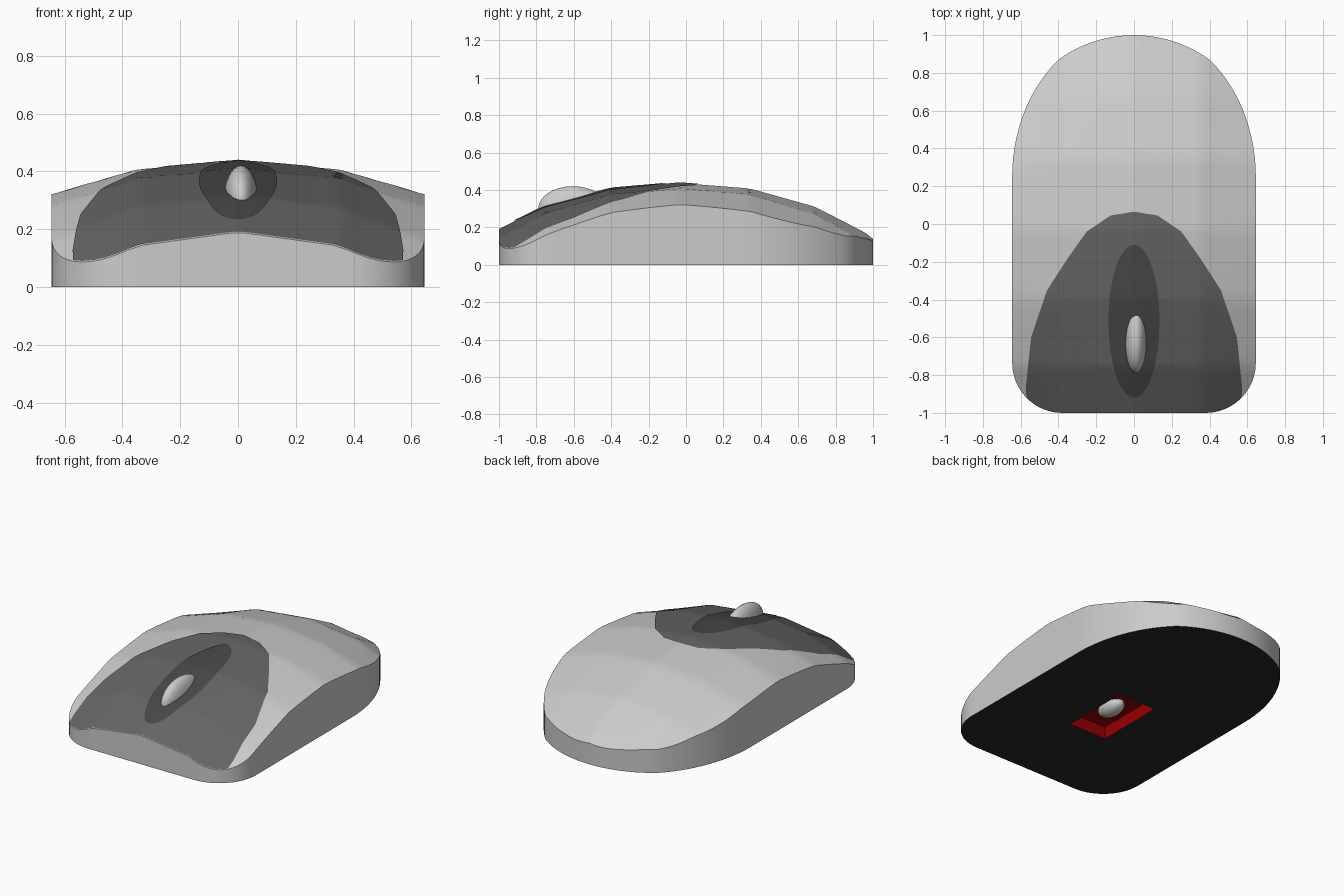
import bpy, bmesh
from math import sin, cos, pi, acos, sqrt, radians, hypot

if "Cube" in bpy.data.objects:
    bpy.data.objects.remove(bpy.data.objects["Cube"])


def material(name, r, g, b):
    m = bpy.data.materials.new(name)
    m.diffuse_color = (r, g, b, 1)
    m.use_nodes = True
    m.node_tree.nodes["Principled BSDF"].inputs["Base Color"].default_value = m.diffuse_color
    return m


def finish(name, bm, mat=None):
    bmesh.ops.recalc_face_normals(bm, faces=bm.faces)
    mesh = bpy.data.meshes.new(name)
    bm.to_mesh(mesh)
    bm.free()
    mesh.shade_smooth()
    mesh.set_sharp_from_angle(angle=radians(32))
    ob = bpy.data.objects.new(name, mesh)
    bpy.context.collection.objects.link(ob)
    if mat:
        mesh.materials.append(mat)
    return ob


def lerp_table(table, v):
    for (a, za), (b, zb) in zip(table, table[1:]):
        if v <= b:
            return za + (zb - za) * (v - a) / (b - a)
    return table[-1][1]


# Shell height: spine profile along y, minus a sideways fall-off
SPINE = [(-1, .19), (-.75, .313), (-.4, .405), (-.03, .437),
         (.34, .408), (.69, .31), (.97, .165), (1, .138)]
FALL = [(0, 0), (.35, .03), (.66, .119)]


def height(x, y):
    return lerp_table(SPINE, y) - lerp_table(FALL, abs(x)) * (1 + .6 * y * y)


def resample(half, step):
    """Mirror a right-hand outline (x >= 0, back to front) and space it evenly."""
    loop = half + [(-x, y) for x, y in reversed(half) if x > 1e-5]
    out = []
    for (ax, ay), (bx, by) in zip(loop, loop[1:] + loop[:1]):
        n = max(1, round(hypot(bx - ax, by - ay) / step))
        out += [(ax + (bx - ax) * i / n, ay + (by - ay) * i / n) for i in range(n)]
    return out


def dome(bm, loop, centre, rings, lift=0):
    """Skin a closed outline with concentric rings lying on the shell height."""
    cx, cy = centre
    mid = bm.verts.new((cx, cy, height(cx, cy) + lift))
    prev, n = None, len(loop)
    for k in range(1, rings + 1):
        t = k / rings
        ring = []
        for px, py in loop:
            x, y = cx + (px - cx) * t, cy + (py - cy) * t
            ring.append(bm.verts.new((x, y, height(x, y) + lift)))
        for i in range(n):
            j = (i + 1) % n
            if prev:
                bm.faces.new((prev[i], ring[i], ring[j], prev[j]))
            else:
                bm.faces.new((mid, ring[i], ring[j]))
        prev = ring
    return prev


def ellipsoid(name, loc, radii, mat=None):
    bm = bmesh.new()
    bmesh.ops.create_uvsphere(bm, u_segments=32, v_segments=16, radius=1)
    for v in bm.verts:
        v.co = [c + r * p for c, r, p in zip(loc, radii, v.co)]
    return finish(name, bm, mat)


button_grey = material("button_grey", .13, .13, .13)
slot_grey = material("slot_grey", .065, .065, .065)
base_black = material("base_black", .02, .02, .02)
sensor_red = material("sensor_red", .3, .0, .0)

# Plan outline: shallow rear arc, rear flank ellipse, rounded front corner
a0 = acos(.62)
R = .265
half = [(.68 * sin(t), .32 + .68 * cos(t)) for t in [.629 * i / 10 for i in range(10)]]
half += [(.645 * cos(t), .25 + .79 * sin(t)) for t in [a0 * (1 - i / 14) for i in range(15)]]
half += [(.38 + R * cos(t), -.735 - R * sin(t)) for t in [pi / 2 * i / 12 for i in range(13)]]
outline = resample(half, .05)

# Body shell: domed top plus vertical wall
bm = bmesh.new()
rim = dome(bm, outline, (0, -.2), 30)
foot = [bm.verts.new((x, y, 0)) for x, y in outline]
for i in range(len(rim)):
    j = (i + 1) % len(rim)
    bm.faces.new((rim[i], foot[i], foot[j], rim[j]))
finish("body_shell", bm)

# Front button panel, following the body outline at the front
panel = [(0, .065), (.125, .045), (.25, -.04), (.35, -.18), (.46, -.35), (.545, -.6), (.572, -.86)]
panel += [(x, -.735 - sqrt(R * R - (x - .38) ** 2)) for x in (.57, .54, .5, .46, .42, .38)]
bm = bmesh.new()
dome(bm, resample(panel, .04), (0, -.5), 28, .004)
finish("button_panel", bm, button_grey)

# Oval scroll slot
oval = [(.135 * sin(pi * i / 24), -.515 + .405 * cos(pi * i / 24)) for i in range(24)] + [(0, -.92)]
bm = bmesh.new()
dome(bm, resample(oval, .04), (0, -.515), 12, .008)
finish("scroll_slot", bm, slot_grey)

# Scroll wheel
ellipsoid("scroll_wheel", (.01, -.605, .30), (.06, .185, .12))

# Base plate with a rectangular sensor opening
rect = [(-.135, -.43), (.135, -.43), (.135, .03), (-.135, .03)]
bm = bmesh.new()
edges = []
for loop in (outline, rect):
    vs = [bm.verts.new((x, y, 0)) for x, y in loop]
    edges += [bm.edges.new((vs[i], vs[(i + 1) % len(vs)])) for i in range(len(vs))]
bmesh.ops.triangle_fill(bm, edges=edges, use_beauty=True, normal=(0, 0, -1))
for f in bm.faces:
    f.normal_update()
    if f.normal.z > 0:
        f.normal_flip()
finish("base_plate", bm, base_black)

# Sensor recess: open-bottomed box
bm = bmesh.new()
low = [bm.verts.new((x, y, 0)) for x, y in rect]
top = [bm.verts.new((x, y, .08)) for x, y in rect]
bm.faces.new(top)
for i in range(4):
    j = (i + 1) % 4
    bm.faces.new((low[i], low[j], top[j], top[i]))
recess = finish("sensor_recess", bm, sensor_red)
recess.data.flip_normals()

# Sensor lens
ellipsoid("sensor_lens", (0, -.21, .065), (.06, .1, .05))
